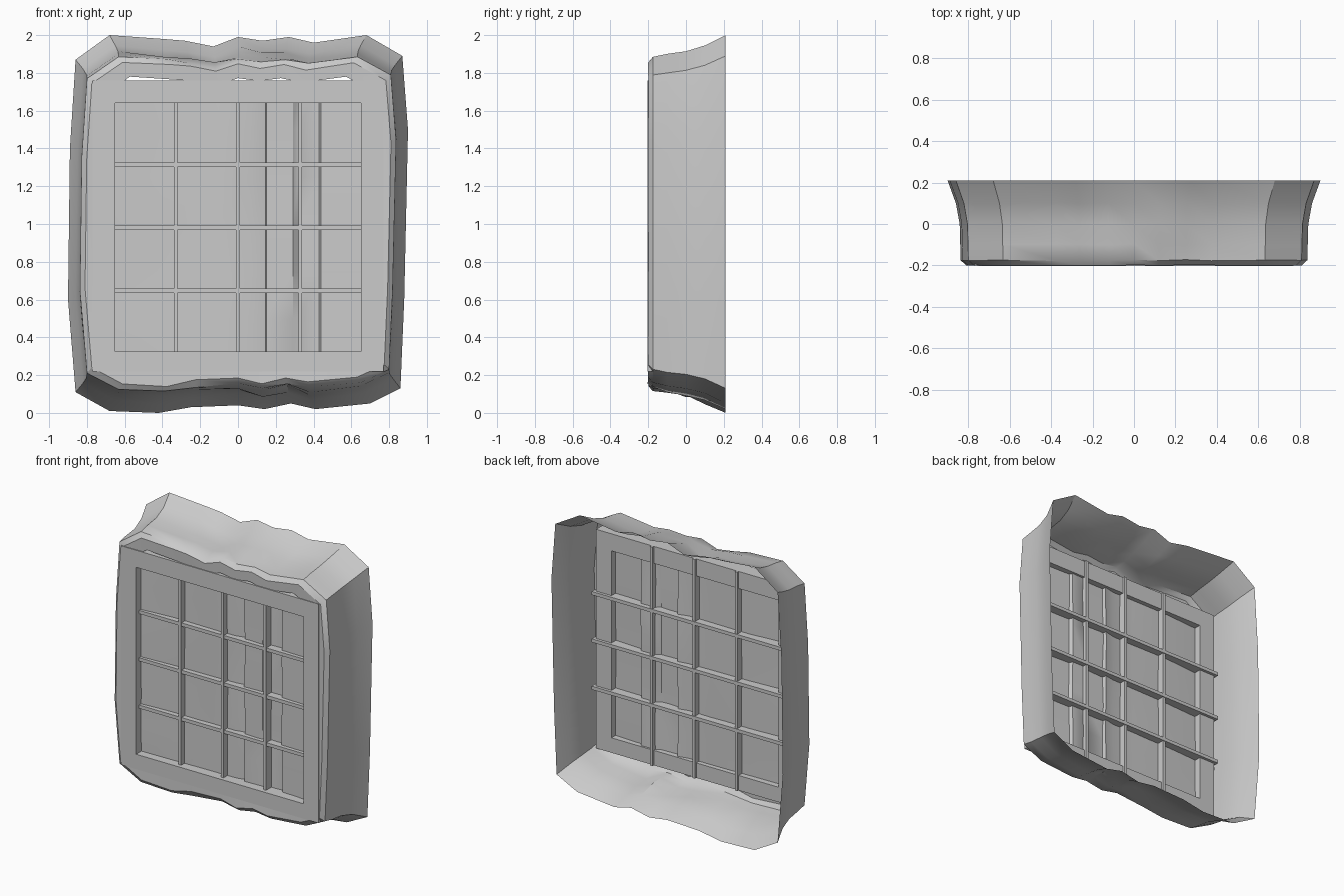
import bpy, bmesh, random

random.seed(4)
if "Cube" in bpy.data.objects:
    bpy.data.objects.remove(bpy.data.objects["Cube"])

grey = bpy.data.materials.new("plain_grey")
grey.use_nodes = True
grey.diffuse_color = (0.6, 0.6, 0.6, 1)
grey.node_tree.nodes["Principled BSDF"].inputs["Base Color"].default_value = (0.6, 0.6, 0.6, 1)


def finish(name, bm, angle=None):
    bmesh.ops.recalc_face_normals(bm, faces=bm.faces)
    mesh = bpy.data.meshes.new(name)
    bm.to_mesh(mesh)
    bm.free()
    mesh.materials.append(grey)
    obj = bpy.data.objects.new(name, mesh)
    bpy.context.collection.objects.link(obj)
    if angle:
        bpy.ops.object.select_all(action="DESELECT")
        obj.select_set(True)
        bpy.context.view_layer.objects.active = obj
        bpy.ops.object.shade_smooth_by_angle(angle=angle)
    return obj


def box(name, x0, x1, y0, y1, z0, z1):
    bm = bmesh.new()
    bmesh.ops.create_cube(bm, size=1)
    for v in bm.verts:
        v.co = ((x0 + x1) / 2 + v.co.x * (x1 - x0),
                (y0 + y1) / 2 + v.co.y * (y1 - y0),
                (z0 + z1) / 2 + v.co.z * (z1 - z0))
    return finish(name, bm)


# Flared rough surround: one ragged outline lofted from back to front
outline = [(-.86, 1.87), (-.68, 2), (-.4, 1.98), (-.28, 1.97), (-.13, 1.94), (0, 1.99),
           (.13, 1.97), (.27, 1.99), (.4, 1.96), (.68, 2), (.87, 1.89), (.9, 1.5),
           (.88, .6), (.86, .13), (.7, .05), (.41, .02), (.28, .05), (.14, .02),
           (0, .04), (-.25, .03), (-.42, 0), (-.68, .01), (-.86, .11), (-.9, .6), (-.89, 1.4)]
# y, x scale, z scale, roughness
rings = [(.21, 1, 1, 0), (.1, .955, .945, .012), (0, .935, .915, .02), (-.1, .932, .9, .012),
         (-.175, .93, .885, .008), (-.2, .9, .855, .008), (-.196, .84, .78, 0)]
bm = bmesh.new()
loops = []
for y, sx, sz, rough in rings:
    loop = []
    for x, z in outline:
        ragged = rough if abs(x) < .6 else rough * .2
        loop.append(bm.verts.new((x * sx, y + random.uniform(-.4, .4) * ragged,
                                  1 + (z - 1) * sz + random.uniform(-1, 1) * ragged)))
    loops.append(loop)
n = len(outline)
for a, b in zip(loops, loops[1:]):
    for i in range(n):
        j = (i + 1) % n
        bm.faces.new((a[i], a[j], b[j], b[i]))
finish("rough_surround", bm, 0.6)

# Thin crumpled sheet behind the lattice, with upright folds
folds = [(-.7, -.15), (-.4, -.135), (-.1, -.135), (.07, -.13), (.145, -.115), (.15, -.14),
         (.29, -.14), (.32, -.12), (.43, -.115), (.44, -.14), (.7, -.15)]
bm = bmesh.new()
columns = [[bm.verts.new((x, y + random.uniform(-.006, .006), .25 + row * .25))
            for row in range(7)] for x, y in folds]
for a, b in zip(columns, columns[1:]):
    for r in range(6):
        bm.faces.new((a[r], b[r], b[r + 1], a[r + 1]))
finish("crumpled_sheet", bm, 0.6)

# Window frame boards
for side, s in (("left", 1), ("right", -1)):
    box(side + "_frame_board", *sorted((s * .65, s * .77)), -.203, -.1, .22, 1.76)
box("top_frame_board", -.65, .65, -.203, -.1, 1.64, 1.76)
box("bottom_frame_board", -.65, .65, -.203, -.1, .22, .325)

# Lattice bars, crossing the boards at the back
for i in (-1, 0, 1):
    x, z = i * .33, .98 + i * .333
    box("upright_bar", x - .01, x + .01, -.175, -.085, .22, 1.76)
    box("cross_bar", -.79, .79, -.17, -.08, z - .012, z + .012)
